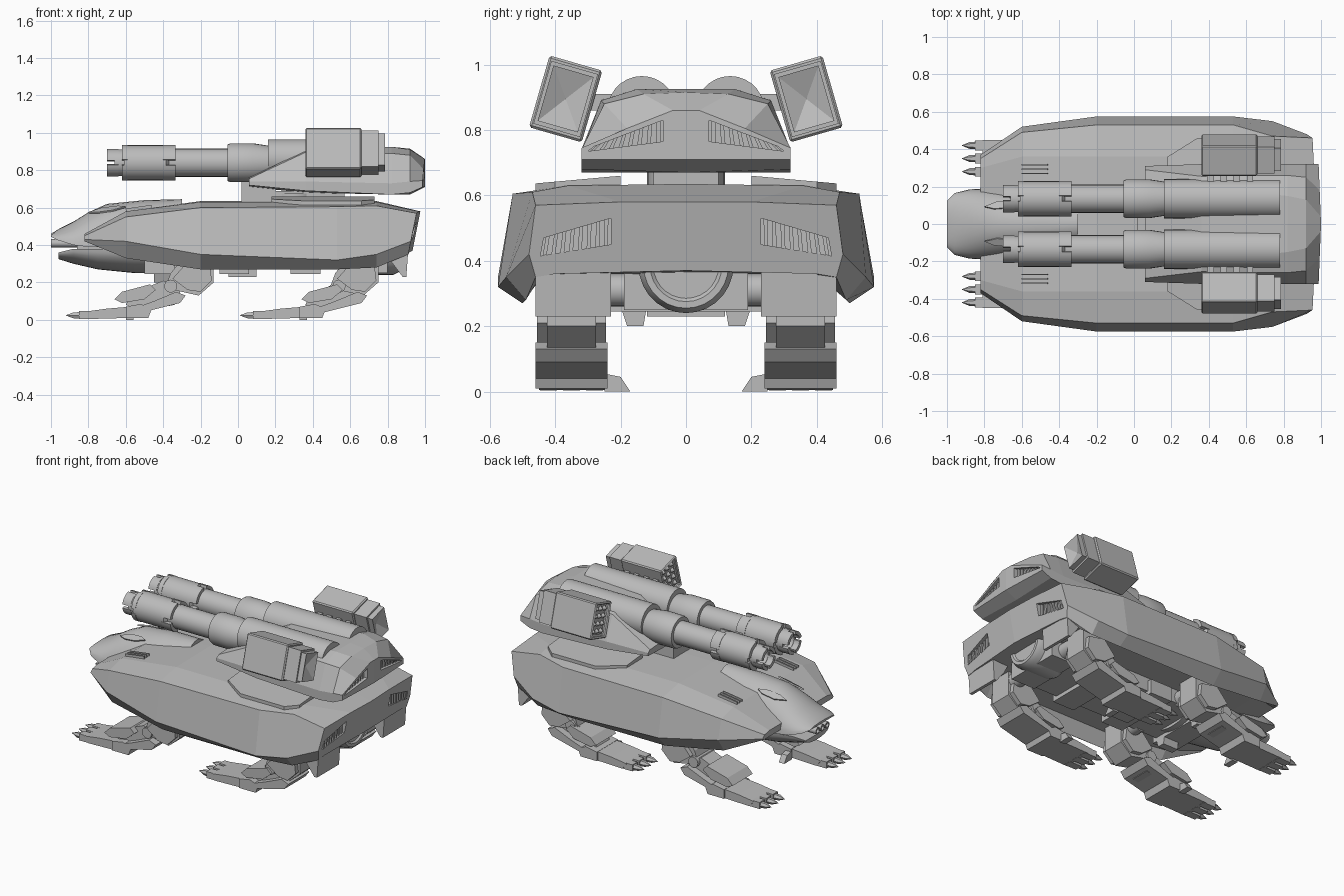
import bpy, bmesh, math
from mathutils import Matrix, Vector

default_cube = bpy.data.objects.get("Cube")
if default_cube:
    bpy.data.objects.remove(default_cube, do_unlink=True)

armour_grey = bpy.data.materials.new("armour_grey")
armour_grey.use_nodes = True
colour = (.5, .5, .5, 1)
armour_grey.diffuse_color = colour
armour_grey.node_tree.nodes["Principled BSDF"].inputs["Base Color"].default_value = colour
SIDES = (("left", -1), ("right", 1))  # vehicle's nose points along -x


def build(name, verts, faces, smooth=False):
    bm = bmesh.new()
    made = [bm.verts.new(v) for v in verts]
    for face in faces:
        bm.faces.new([made[i] for i in face])
    bmesh.ops.remove_doubles(bm, verts=bm.verts, dist=1e-5)
    bmesh.ops.recalc_face_normals(bm, faces=bm.faces)
    mesh = bpy.data.meshes.new(name)
    bm.to_mesh(mesh)
    bm.free()
    mesh.materials.append(armour_grey)
    obj = bpy.data.objects.new(name, mesh)
    bpy.context.collection.objects.link(obj)
    if smooth:
        activate(obj)
        bpy.ops.object.shade_smooth_by_angle(angle=math.radians(35))
    return obj


def activate(obj):
    bpy.ops.object.select_all(action='DESELECT')
    obj.select_set(True)
    bpy.context.view_layer.objects.active = obj


def loft(name, sections, bulge=0, lean=0, smooth=False):
    """Skin mirrored half profiles (y, z), each running top centre to bottom centre."""
    verts, faces = [], []
    half = len(sections[0][1])
    ring = 2 * half - 2
    for k, (x, profile) in enumerate(sections):
        last = k == len(sections) - 1
        loop = profile + [(-y, z) for y, z in profile[-2:0:-1]]
        top = profile[0][1]
        verts += [(x + last * (bulge * (1 - abs(y) * 2) + lean * (z - top)), y, z) for y, z in loop]
    for k in range(len(sections) - 1):
        for i in range(ring):
            a, b = k * ring + i, k * ring + (i + 1) % ring
            faces.append((a, b, b + ring, a + ring))
    for base in (0, ring * (len(sections) - 1)):
        faces.append([base + i for i in range(half)])
        faces.append([base + i % ring for i in range(half - 1, ring + 1)])
    return build(name, verts, faces, smooth)


def prism(name, outline, axis, low, high, smooth=False):
    """Extrude a 2D outline along the given axis."""
    place = {"x": lambda p, d: (d, p[0], p[1]),
             "y": lambda p, d: (p[0], d, p[1]),
             "z": lambda p, d: (p[0], p[1], d)}[axis]
    n = len(outline)
    verts = [place(p, d) for d in (low, high) for p in outline]
    faces = [range(n), range(n, 2 * n)]
    faces += [(i, (i + 1) % n, n + (i + 1) % n, n + i) for i in range(n)]
    return build(name, verts, faces, smooth)


def box(name, x, y, z):
    outline = [(x[0], y[0]), (x[1], y[0]), (x[1], y[1]), (x[0], y[1])]
    return prism(name, outline, "z", z[0], z[1])


def disc(cx, cz, radius, n=24):
    turns = [math.tau * i / n for i in range(n)]
    return [(cx + radius * math.cos(t), cz + radius * math.sin(t)) for t in turns]


def lathe(name, profile, y, z, steps=28, start=0, sweep=math.tau):
    """Spin a closed (x, radius) profile about an x-directed axis."""
    n, whole = len(profile), sweep == math.tau
    rings = steps if whole else steps + 1
    verts, faces = [], []
    for k in range(rings):
        t = start + sweep * k / steps
        verts += [(x, y + r * math.cos(t), z + r * math.sin(t)) for x, r in profile]
    for k in range(steps):
        a, b = k * n, (k + 1) % rings * n
        faces += [(a + i, a + (i + 1) % n, b + (i + 1) % n, b + i) for i in range(n)]
    if not whole:
        faces += [range(n), range(steps * n, steps * n + n)]
    return build(name, verts, faces, smooth=True)


def carve(target, cutter):
    cutter.hide_render = True
    mod = target.modifiers.new("recess", 'BOOLEAN')
    mod.operation, mod.object, mod.solver = 'DIFFERENCE', cutter, 'EXACT'
    activate(target)
    bpy.ops.object.modifier_apply(modifier=mod.name)
    bpy.data.objects.remove(cutter, do_unlink=True)


def vent(target, label, corners, floor, lip, count):
    """Recess a four-cornered opening in a rear face and fill it with slats."""
    carve(target, prism("cutter", corners, "x", floor, floor + .3))
    low_a, low_b, top_b, top_a = [Vector(c) for c in corners]
    for i in range(count):
        f, g = (i + .3) / count, (i + .75) / count
        slat = [low_a.lerp(low_b, f), low_a.lerp(low_b, g), top_a.lerp(top_b, g), top_a.lerp(top_b, f)]
        prism(label + "_slat", slat, "x", floor - .01, lip)


# Hull shell with a hollow underside
hull = loft("hull", [
    (-.82, [(0, .46), (.3, .46), (.35, .45), (.37, .43), (.36, .42), (.33, .42), (0, .42)]),
    (-.6, [(0, .58), (.36, .58), (.49, .55), (.52, .42), (.46, .33), (.42, .38), (0, .38)]),
    (-.2, [(0, .635), (.36, .63), (.53, .6), (.575, .35), (.5, .27), (.46, .36), (0, .36)]),
    (.53, [(0, .635), (.36, .63), (.53, .605), (.575, .32), (.5, .27), (.46, .36), (0, .36)]),
    (.74, [(0, .635), (.36, .63), (.47, .61), (.55, .35), (.49, .28), (.44, .36), (0, .36)]),
    (.955, [(0, .58), (.2, .58), (.46, .57), (.48, .42), (.46, .35), (.4, .36), (0, .37)]),
], bulge=.02, lean=.2)

# Turret body and its mount
turret = loft("turret", [
    (.06, [(0, .76), (.2, .76), (.29, .755), (.31, .74), (.31, .72), (0, .71)]),
    (.36, [(0, .91), (.2, .91), (.255, .895), (.32, .74), (.32, .69), (0, .68)]),
    (.82, [(0, .925), (.15, .925), (.26, .89), (.32, .73), (.32, .67), (0, .67)]),
    (.92, [(0, .915), (.13, .91), (.25, .88), (.32, .74), (.32, .68), (0, .67)]),
    (.98, [(0, .86), (.04, .86), (.18, .805), (.32, .745), (.32, .71), (0, .71)]),
], bulge=.02)
box("turret_mount", (.02, .57), (-.1, .1), (.62, .69))
box("turret_collar", (.02, .2), (-.1, .1), (.68, .74))
prism("turret_ring", disc(.3, 0, .12), "z", .63, .675, smooth=True)

# Head, jaw and mouth guns
arc = [math.pi / 2 * i / 8 for i in range(9)]


def rounded(x, width, base, height):
    return x, [(width * math.sin(t), base + height * math.cos(t)) for t in arc] + [(0, base)]


loft("head", [rounded(*s) for s in (
    (-1, .125, .445, .015), (-.96, .165, .425, .06), (-.88, .185, .4, .125), (-.8, .19, .39, .185),
    (-.7, .19, .39, .23), (-.5, .18, .4, .24), (-.3, .12, .5, .145))], smooth=True)
loft("jaw", [rounded(*s) for s in (
    (-.96, .12, .36, -.035), (-.88, .15, .38, -.08), (-.75, .18, .38, -.11),
    (-.55, .21, .38, -.13), (-.3, .21, .38, -.13))], smooth=True)
box("throat", (-.86, -.5), (-.14, .14), (.36, .43))
for y in (-.05, 0, .05):
    lathe("mouth_gun", [(-1, .014), (-1, .022), (-.8, .022), (-.8, .001), (-.97, .001), (-.97, .014)], y, .41, 12)

# Belly chassis and rear turbine
box("chassis", (-.5, .66), (-.2, .2), (.27, .4))
for x in (-.42, -.02, .36):
    box("chassis_rib", (x - .08, x + .08), (-.23, .23), (.245, .34))
box("belly_keel", (-.05, .1), (-.12, .12), (.23, .28))
lathe("turbine", [(.6, .001), (.6, .13), (.63, .145), (.83, .145), (.86, .13), (.86, .11), (.85, .1), (.85, .001)], 0, .385)
box("turbine_cradle", (.62, .8), (-.19, .19), (.25, .37))

# Leg parts: width, rear pair offset, outline in x and z
LEG = {
    "thigh": (.15, .88, [(-.13, .36), (-.13, .2), (-.21, .13), (-.39, .17), (-.36, .25), (-.27, .36)]),
    "thigh_plate": (.21, .88, [(-.15, .29), (-.14, .21), (-.2, .15), (-.27, .16), (-.35, .22), (-.27, .31)]),
    "shin": (.13, .96, [(-.6, .08), (-.57, .14), (-.4, .21), (-.3, .17), (-.34, .08), (-.5, .05)]),
    "shin_plate": (.21, 1, [(-.66, .11), (-.62, .15), (-.47, .19), (-.44, .16), (-.5, .11), (-.62, .09)]),
    "calf_plate": (.22, .97, [(-.45, .1), (-.33, .15), (-.28, .13), (-.31, .09), (-.53, .035), (-.56, .06)]),
    "foot": (.2, .93, [(-.78, .005), (-.81, .045), (-.7, .06), (-.58, .07), (-.6, .01)]),
    "heel": (.22, .93, [(-.6, .01), (-.6, .07), (-.52, .085), (-.46, .06), (-.48, .01)]),
}
CLAW = [(-.92, .001), (-.88, .018), (-.8, .023), (-.74, .02), (-.74, .001)]
for side, s in SIDES:
    mid = s * .35
    for pair, rear in (("front", 0), ("rear", 1)):
        label = side + "_" + pair + "_"
        for part, (width, offset, outline) in LEG.items():
            moved = [(x + rear * offset, z) for x, z in outline]
            prism(label + part, moved, "y", mid - width / 2, mid + width / 2)
        joint, toes = rear * .9, rear * .93
        prism(label + "knee", disc(joint - .36, .18, .035, 12), "y", mid - .09, mid + .09, True)
        prism(label + "hip", disc(joint - .2, .31, .05, 16), "y", s * .18, s * .4, True)
        for offset in (-.07, 0, .07):
            lathe(label + "claw", [(x + toes, r) for x, r in CLAW], mid + offset, .024, 6)
            box(label + "toe", (toes - .85, toes - .76), (mid + offset - .026, mid + offset + .026), (.004, .047))
        prism(label + "inner_claw", [(s * .25, 0), (s * .25, .055), (s * .2, .045), (s * .17, 0)], "x", toes - .6, toes - .56)

    # Rear flaps and belly skids
    prism(side + "_rear_flap", [(.79, .37), (.82, .31), (.88, .23), (.9, .23), (.91, .37)], "y", s * .23, s * .46)
    skid = [(s * .12, .26), (s * .13, .2), (s * .18, .2), (s * .2, .26)]
    prism(side + "_belly_skid", skid, "x", -.45, -.34)

    # Raised deck plates, gills and eyes
    plate = [(.18, s * .2), (.18, s * .36), (.34, s * .46), (.66, s * .46), (.73, s * .4), (.73, s * .2)]
    deck = prism(side + "_deck_plate", plate, "z", .6, .66)
    for corner in deck.data.vertices:
        corner.co.z -= (abs(corner.co.y) - .2) * .09
    for i in range(3):
        gill = box(side + "_gill", (-.07, .07), (-.004, .004), (-.012, .01))
        gill.matrix_world = Matrix.Translation((-.53, s * (.27 + i * .024), .595)) @ Matrix.Rotation(-.14, 4, 'Y')
    eye = prism(side + "_eye", [(-.1, 0), (-.03, .025), (.06, .02), (.1, 0), (.03, -.02), (-.05, -.018)], "z", -.004, .005)
    eye.matrix_world = Matrix.Translation((-.7, s * .1, .588)) @ Matrix.Rotation(-s * .5, 4, 'X') @ Matrix.Rotation(-.17, 4, 'Y')

    # Rear louvres
    vent(hull, side + "_hull_vent", [(s * .23, .45), (s * .445, .415), (s * .435, .47), (s * .23, .53)], .905, .93, 8)
    vent(turret, side + "_turret_vent", [(s * .07, .765), (s * .3, .735), (s * .28, .75), (s * .07, .83)], .95, .976, 8)

    # Twin cannons with slotted muzzles
    gun = s * .135
    lathe(side + "_cannon", [
        (-.66, .05), (-.66, .072), (-.61, .072), (-.61, .094), (-.385, .094), (-.37, .075), (-.055, .075),
        (-.055, .098), (-.04, .104), (.08, .104), (.17, .09), (.17, .001), (-.55, .001), (-.55, .05)], gun, .84)
    lathe(side + "_cannon_breech", [(.16, .001), (.16, .105), (.78, .105), (.78, .001)], gun, .86)
    for i in range(4):
        angle = math.tau * i / 4 + .15
        for part, front, rear, inner, outer in (
                ("prong", -.7, -.64, .052, .074), ("lug", -.62, -.59, .07, .096), ("tab", -.4, -.335, .07, .096)):
            ring = [(front, inner), (front, outer), (rear, outer), (rear, inner)]
            lathe(side + "_muzzle_" + part, ring, gun, .84, 8, angle, 1.25)

    # Tilted missile pods on the shoulders
    pose = Matrix.Translation((0, s * .368, .895)) @ Matrix.Rotation(s * .28, 4, 'X')
    shell = box(side + "_pod", (.36, .66), (-.084, .084), (-.114, .114))
    carve(shell, box("cutter", (.3, .385), (-.07, .07), (-.1, .1)))
    bevel = shell.modifiers.new("edge", 'BEVEL')
    bevel.width, bevel.segments = .008, 1
    pieces = [shell, box(side + "_pod_back", (.65, .75), (-.074, .074), (-.1, .1))]
    # Rear cap sinks to a point in the middle
    w, h = .064, .088
    rim = [(-w, -h), (w, -h), (w, h), (-w, h)]
    cap = [(x, y, z) for x in (.74, .785) for y, z in rim] + [(.752, 0, 0)]
    faces = [range(4)]
    for i in range(4):
        j = (i + 1) % 4
        faces += [(i, j, j + 4, i + 4), (i + 4, j + 4, 8)]
    pieces.append(build(side + "_pod_cap", cap, faces))
    for row in range(4):
        for column in range(3):
            missile = [(.365, .001), (.385, .017), (.4, .017), (.4, .001)]
            pieces.append(lathe(side + "_missile", missile, (column - 1) * .043, (row - 1.5) * .047, 10))
    for piece in pieces:
        piece.matrix_world = pose
    for i in range(4):
        x = .41 + i * .07
        box(side + "_pod_bracket", (x - .017, x + .017), (s * .2, s * .31), (.86, .91))
